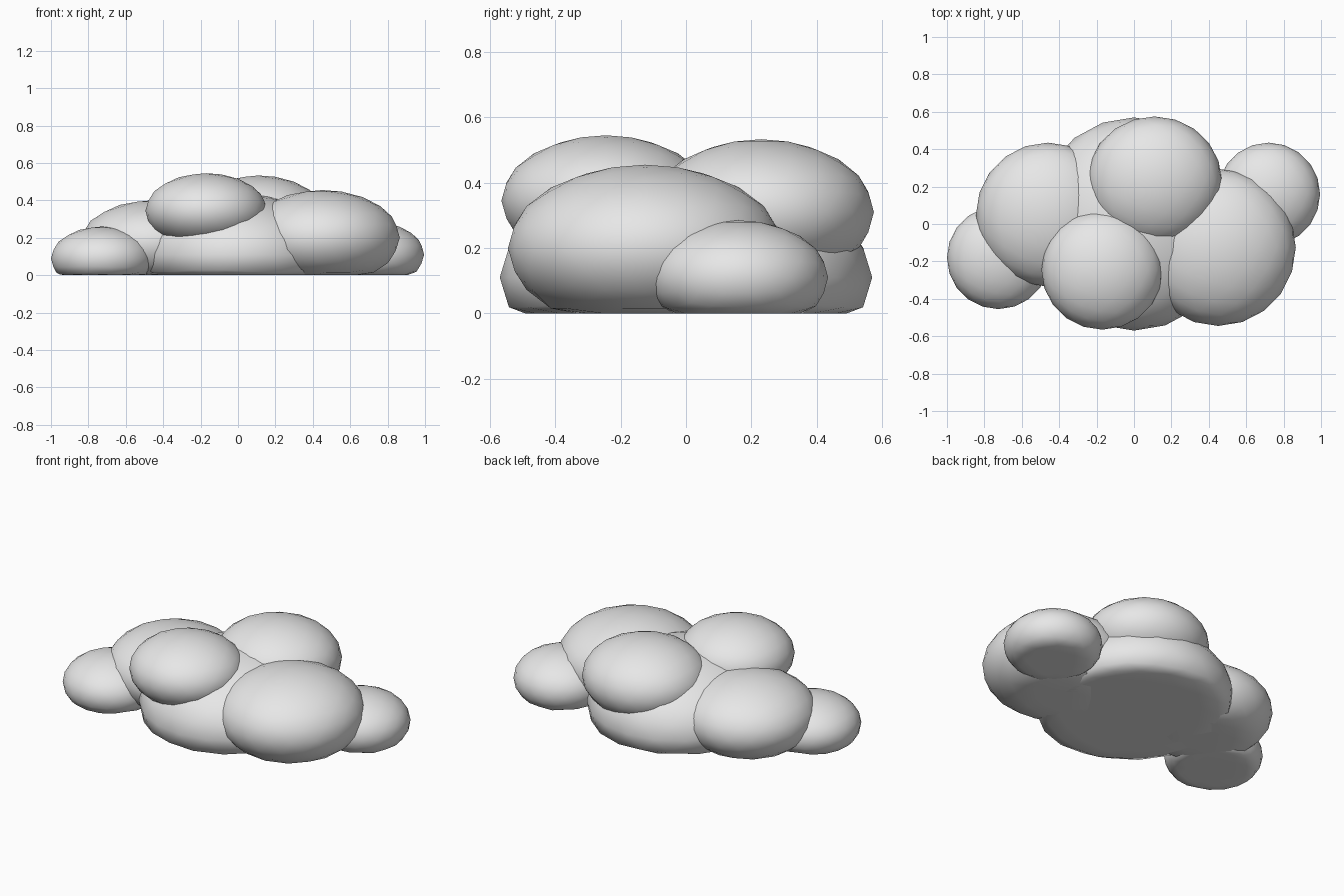
import bpy
import bmesh
from mathutils import Vector

cube = bpy.data.objects.get("Cube")
if cube:
    bpy.data.objects.remove(cube, do_unlink=True)

# One pale material for the whole cloud
PALE = (0.8, 0.8, 0.8, 1.0)
pale = bpy.data.materials.new("pale_grey")
pale.use_nodes = True
pale.diffuse_color = PALE
pale.node_tree.nodes["Principled BSDF"].inputs["Base Color"].default_value = PALE


def puff(name, centre, radii):
    """Faceted ball stretched to size, pressed flat where it meets the ground."""
    bm = bmesh.new()
    bmesh.ops.create_icosphere(bm, subdivisions=3, radius=1.0)
    for v in bm.verts:
        v.co = Vector(c + r * p for c, r, p in zip(centre, radii, v.co))
        v.co.z = max(v.co.z, 0.0)
    for f in bm.faces:
        f.smooth = True
    mesh = bpy.data.meshes.new(name)
    bm.to_mesh(mesh)
    bm.free()
    mesh.materials.append(pale)
    obj = bpy.data.objects.new(name, mesh)
    bpy.context.collection.objects.link(obj)
    return obj


# Broad body
puff("base_puff", (0, 0, 0.11), (0.54, 0.57, 0.33))

# Large side puffs
puff("left_large_puff", (0.45, -0.125, 0.2), (0.415, 0.42, 0.255))
puff("right_large_puff", (-0.46, 0.05, 0.17), (0.385, 0.385, 0.23))

# Raised puffs on top
puff("front_upper_puff", (-0.17, -0.245, 0.345), (0.325, 0.32, 0.2))
puff("back_upper_puff", (0.11, 0.23, 0.31), (0.36, 0.345, 0.223))

# Small outer puffs
puff("left_small_puff", (0.72, 0.16, 0.11), (0.275, 0.275, 0.175))
puff("right_small_puff", (-0.725, -0.18, 0.09), (0.275, 0.275, 0.17))
